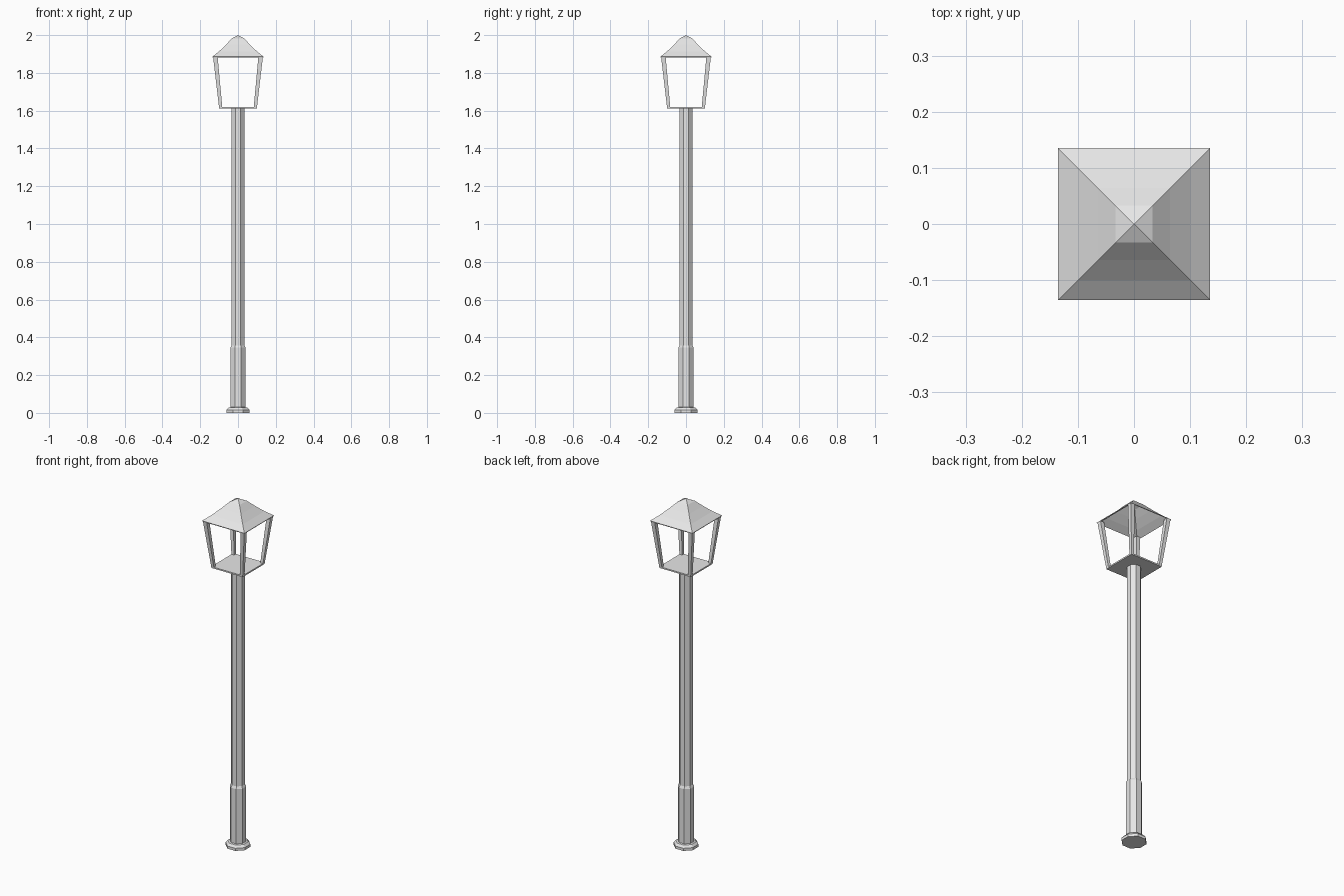
import bpy, bmesh, math

cube = bpy.data.objects.get("Cube")
if cube:
    bpy.data.objects.remove(cube, do_unlink=True)

GREY = (0.8, 0.8, 0.8, 1)
metal = bpy.data.materials.new("light_grey_metal")
metal.use_nodes = True
metal.diffuse_color = GREY
metal.node_tree.nodes["Principled BSDF"].inputs["Base Color"].default_value = GREY


def finish(name, bm):
    mesh = bpy.data.meshes.new(name)
    bm.to_mesh(mesh)
    bm.free()
    mesh.materials.append(metal)
    obj = bpy.data.objects.new(name, mesh)
    bpy.context.collection.objects.link(obj)
    return obj


def turned(name, profile, sides, capped=True):
    """Stack regular rings; profile holds (distance to flat side, height)."""
    bm = bmesh.new()
    rings = []
    for flat, z in profile:
        r = flat / math.cos(math.pi / sides)
        angles = [math.tau * (i + 0.5) / sides for i in range(sides)]
        rings.append([bm.verts.new((r * math.cos(a), r * math.sin(a), z)) for a in angles])
    for low, high in zip(rings, rings[1:]):
        for i in range(sides):
            j = (i + 1) % sides
            bm.faces.new((low[i], low[j], high[j], high[i]))
    if capped:
        bm.faces.new(rings[0][::-1])
        bm.faces.new(rings[-1])
    bmesh.ops.remove_doubles(bm, verts=bm.verts, dist=1e-5)
    return finish(name, bm)


def corner_bar(name, sx, sy):
    """Square bar leaning outward, from the floor corner to the eave corner."""
    bm = bmesh.new()
    bmesh.ops.create_cube(bm, size=1)
    for v in bm.verts:
        top = v.co.z > 0
        inner, outer = (0.108, 0.132) if top else (0.083, 0.1)
        x = outer if v.co.x * sx > 0 else inner
        y = outer if v.co.y * sy > 0 else inner
        v.co = (x * sx, y * sy, 1.887 if top else 1.615)
    return finish(name, bm)


# Foot, sleeve and pole
turned("base_foot", [(0.061, 0), (0.061, 0.015), (0.05, 0.028), (0.04, 0.03)], 8)
turned("pole", [(0.04, 0.028), (0.04, 0.345), (0.034, 0.358), (0.034, 1.614)], 8)

# Lantern floor
turned("lantern_floor", [(0.1, 1.611), (0.1, 1.619)], 4)

# Lantern corner bars
for side, sx in (("left", 1), ("right", -1)):
    for end, sy in (("front", -1), ("back", 1)):
        corner_bar(f"{end}_{side}_bar", sx, sy)

# Hollow roof with flared eaves
roof = turned("roof", [(0.135, 1.886), (0.1, 1.914), (0.064, 1.949),
                       (0.033, 1.982), (0, 2.0)], 4, capped=False)
shell = roof.modifiers.new("shell", "SOLIDIFY")
shell.thickness = 0.005
shell.offset = -1
